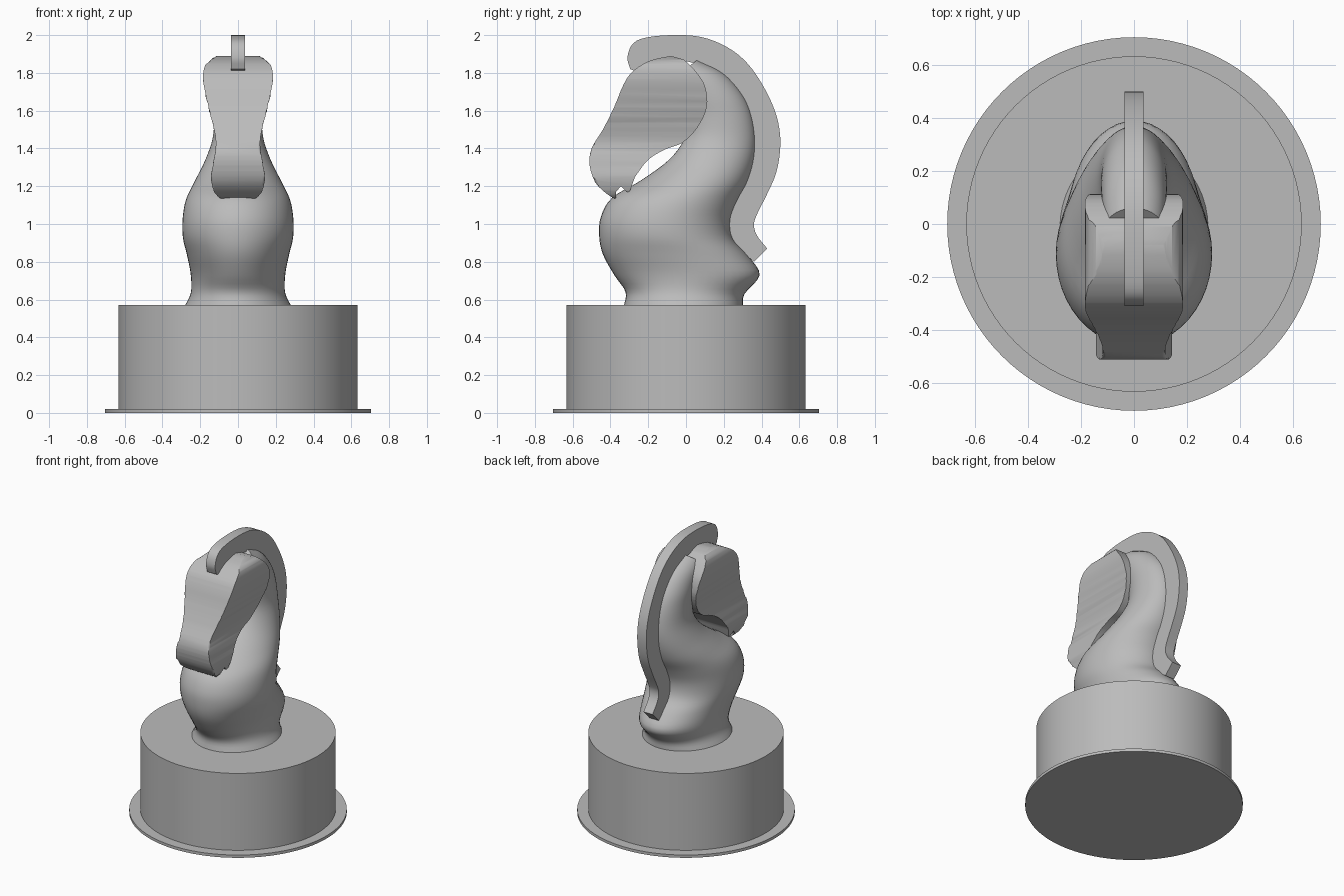
import bpy, bmesh, math
from mathutils import Vector

default_cube = bpy.data.objects.get("Cube")
if default_cube:
    bpy.data.objects.remove(default_cube, do_unlink=True)

grey = bpy.data.materials.new("warm_grey")
grey.use_nodes = True
colour = (0.5, 0.5, 0.5, 1)
grey.diffuse_color = colour
grey.node_tree.nodes["Principled BSDF"].inputs["Base Color"].default_value = colour


def finish(name, bm, angle=40):
    """Turn a bmesh into a smooth shaded object with sharp edges kept."""
    bmesh.ops.recalc_face_normals(bm, faces=bm.faces)
    mesh = bpy.data.meshes.new(name)
    bm.to_mesh(mesh)
    bm.free()
    mesh.materials.append(grey)
    obj = bpy.data.objects.new(name, mesh)
    bpy.context.collection.objects.link(obj)
    bpy.ops.object.select_all(action="DESELECT")
    obj.select_set(True)
    bpy.context.view_layer.objects.active = obj
    bpy.ops.object.shade_smooth_by_angle(angle=math.radians(angle))
    return obj


def spline(points, steps):
    """Catmull-Rom curve through points of any dimension."""
    pts = [Vector(p) for p in points]
    pts = [pts[0] * 2 - pts[1]] + pts + [pts[-1] * 2 - pts[-2]]
    out = []
    for a, b, c, d in zip(pts, pts[1:], pts[2:], pts[3:]):
        for i in range(steps):
            t = i / steps
            out.append(b + (c - a) * (t / 2)
                       + (a * 2 - b * 5 + c * 4 - d) * (t * t / 2)
                       + (b * 3 - a - c * 3 + d) * (t ** 3 / 2))
    return out + [pts[-2]]


def prism(outline, half_width):
    """Extrude a side outline (y, z) symmetrically across x."""
    bm = bmesh.new()
    sides = [[bm.verts.new((x, p[0], p[1])) for p in outline]
             for x in (-half_width, half_width)]
    for side in sides:
        bm.faces.new(side)
    left, right = sides
    for i in range(len(outline)):
        bm.faces.new((left[i - 1], left[i], right[i], right[i - 1]))
    return bm, sides


def disc(name, radius, low, high):
    bm = bmesh.new()
    bmesh.ops.create_cone(bm, cap_ends=True, segments=96, radius1=radius,
                          radius2=radius, depth=high - low)
    bmesh.ops.translate(bm, verts=bm.verts, vec=(0, 0, (low + high) / 2))
    finish(name, bm)


# Round base and its thin foot rim
disc("foot_rim", 0.705, 0, 0.02)
disc("base_drum", 0.633, 0.02, 0.57)

# Chest and neck: front (y, z), back (y, z) and half width of each section
sections = [
    (-.33, .56, .30, .56, .285), (-.32, .64, .31, .63, .25),
    (-.38, .73, .39, .73, .25), (-.44, .84, .33, .83, .27),
    (-.46, .94, .25, .92, .292), (-.45, 1.04, .235, 1.02, .293),
    (-.39, 1.14, .27, 1.12, .275), (-.24, 1.23, .325, 1.22, .23),
    (-.09, 1.34, .36, 1.33, .175), (-.01, 1.45, .37, 1.45, .135),
    (0, 1.55, .35, 1.58, .125), (-.02, 1.63, .30, 1.69, .125),
    (-.06, 1.70, .20, 1.80, .12), (-.1, 1.74, .06, 1.87, .11),
]
SIDES = 48
bm = bmesh.new()
rings = []
for fy, fz, by, bz, width in spline([Vector(s) for s in sections], 4):
    front, back = Vector((0, fy, fz)), Vector((0, by, bz))
    middle, reach = (front + back) / 2, (back - front) / 2
    ring = []
    for i in range(SIDES):
        a = math.tau * i / SIDES
        ring.append(bm.verts.new(middle + reach * math.cos(a)
                                 + Vector((width * math.sin(a), 0, 0))))
    rings.append(ring)
for low, high in zip(rings, rings[1:]):
    for i in range(SIDES):
        bm.faces.new((low[i - 1], low[i], high[i], high[i - 1]))
bm.faces.new(rings[0])
bm.faces.new(rings[-1])
finish("chest_and_neck", bm, 60)

# Head: side outline, rounded brow and muzzle, width varying with height
brow = [(-.08, 1.89), (-.19, 1.865), (-.28, 1.81), (-.33, 1.74), (-.38, 1.62),
        (-.44, 1.5), (-.5, 1.4), (-.51, 1.31), (-.48, 1.22), (-.42, 1.16),
        (-.37, 1.13)]
lips = [(-.37, 1.17), (-.345, 1.2), (-.32, 1.175), (-.3, 1.165)]
cheek = [(-.27, 1.25), (-.2, 1.34), (-.11, 1.395), (-.02, 1.43), (.06, 1.51),
         (.11, 1.62), (.1, 1.73), (.05, 1.81), (-.01, 1.87)]
brow_curve = spline(brow, 3)
outline = brow_curve + [Vector(p) for p in lips] + spline(cheek, 4)
FULL = 0.18
bm, sides = prism(outline, FULL)
rim = []
for side in sides:
    for a, b in zip(side[:len(brow_curve)], side[1:len(brow_curve)]):
        rim.append(bm.edges.get((a, b)))
bmesh.ops.bevel(bm, geom=rim, offset=0.035, segments=4, profile=0.5,
                affect="EDGES", clamp_overlap=True)
for i in range(1, 30):
    bmesh.ops.bisect_plane(bm, geom=bm.verts[:] + bm.edges[:] + bm.faces[:],
                           plane_co=(0, 0, 1.13 + i * 0.0255),
                           plane_no=(0, 0, 1))
widths = spline([(1.13, .09), (1.17, .125), (1.24, .143), (1.33, .13),
                 (1.42, .117), (1.5, .127), (1.6, .152), (1.7, .175),
                 (1.78, .185), (1.84, .172), (1.895, .11)], 6)
for v in bm.verts:
    nearest = min(widths, key=lambda w: abs(w[0] - v.co.z))
    v.co.x *= nearest[1] / FULL
finish("head", bm, 45)

# Mane: thin plate following the back of the neck
crest = [(-.295, 1.82), (-.31, 1.88), (-.285, 1.95), (-.22, 1.985),
         (-.08, 2), (.08, 1.99), (.22, 1.935), (.33, 1.845), (.42, 1.71),
         (.48, 1.57), (.5, 1.43), (.48, 1.28), (.43, 1.16), (.38, 1.06),
         (.36, 1), (.375, .94), (.43, .87)]
inner = [(.36, .8), (.29, .86), (.23, .93), (.21, 1.01), (.25, 1.12),
         (.3, 1.22), (.34, 1.34), (.35, 1.45), (.33, 1.57), (.28, 1.68),
         (.18, 1.79), (.05, 1.85), (-.08, 1.87), (-.19, 1.85), (-.27, 1.81)]
bm, _ = prism(spline(crest, 4) + spline(inner, 3), 0.036)
finish("mane", bm, 35)
